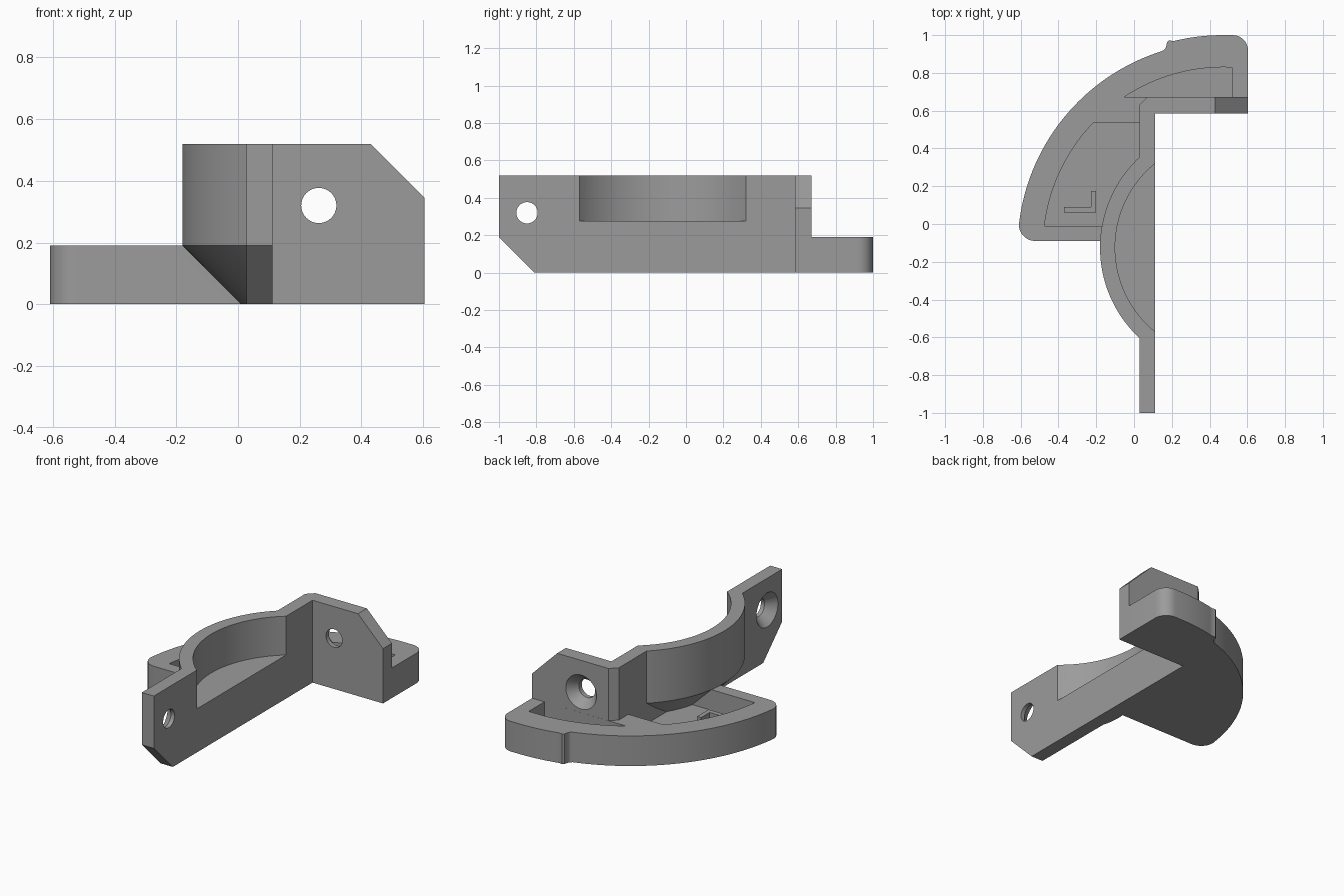
import bpy, bmesh, math
from mathutils import Matrix, Vector

if "Cube" in bpy.data.objects:
    bpy.data.objects.remove(bpy.data.objects["Cube"])

CX, CY = 0.474, -0.125          # shared centre of every arc
TOP, BASE_H, FLOOR = 0.52, 0.19, 0.06

grey = bpy.data.materials.new("plain_grey")
grey.diffuse_color = (0.33, 0.33, 0.33, 1)
grey.use_nodes = True
grey.node_tree.nodes["Principled BSDF"].inputs["Base Color"].default_value = grey.diffuse_color


def to_object(name, bm):
    bmesh.ops.recalc_face_normals(bm, faces=bm.faces)
    mesh = bpy.data.meshes.new(name)
    bm.to_mesh(mesh)
    bm.free()
    mesh.materials.append(grey)
    ob = bpy.data.objects.new(name, mesh)
    bpy.context.collection.objects.link(ob)
    return ob


def prism_bm(points, z0, z1):
    bm = bmesh.new()
    face = bm.faces.new([bm.verts.new((x, y, z0)) for x, y in points])
    ext = bmesh.ops.extrude_face_region(bm, geom=[face])
    bmesh.ops.translate(bm, vec=(0, 0, z1 - z0),
                        verts=[v for v in ext["geom"] if isinstance(v, bmesh.types.BMVert)])
    return bm


def prism(name, points, z0, z1):
    return to_object(name, prism_bm(points, z0, z1))


def cone(name, r0, r1, depth, matrix, segments=48):
    """Frustum from r0 at the local origin to r1 at local +z depth."""
    bm = bmesh.new()
    bmesh.ops.create_cone(bm, cap_ends=True, segments=segments, radius1=r0, radius2=r1,
                          depth=depth, matrix=matrix @ Matrix.Translation((0, 0, depth / 2)))
    return to_object(name, bm)


def combine(target, tool, operation):
    mod = target.modifiers.new("join", 'BOOLEAN')
    mod.operation, mod.solver, mod.object = operation, 'EXACT', tool
    bpy.context.view_layer.objects.active = target
    bpy.ops.object.modifier_apply(modifier=mod.name)
    bpy.data.objects.remove(tool)


def arc(cx, cy, r, a0, a1, n):
    steps = [math.radians(a0 + (a1 - a0) * i / n) for i in range(n + 1)]
    return [(cx + r * math.cos(a), cy + r * math.sin(a)) for a in steps]


def big_arc(r, start, end, n=32):
    """Arc about the shared centre between the directions of two points."""
    a0, a1 = [math.degrees(math.atan2(y - CY, x - CX)) % 360 for x, y in (start, end)]
    return arc(CX, CY, r, a0, a1, n)


# Curved base flange with rounded ends and a small step in its rim
outline = [(0.07, -0.09)]
outline += arc(-0.522, -0.002, 0.088, 270, 180, 8)
outline += big_arc(1.09, (-0.608, 0.01), (0.15, 0.915), 48)
outline += [(0.165, 0.928), (0.172, 0.945), (0.174, 0.962), (0.186, 0.972)]
outline += big_arc(1.125, (0.21, 0.97), (0.50, 1.0), 14)
outline += arc(0.522, 0.918, 0.082, 88, 0, 8)
outline += [(0.604, 0.63), (0.07, 0.63)]
bracket = prism("bracket", outline, 0, BASE_H)

# Two recesses in the flange
side = big_arc(0.955, (-0.475, -0.01), (-0.215, 0.535)) + [(0.05, 0.535), (0.05, -0.01)]
back = big_arc(0.955, (-0.05, 0.672), (0.518, 0.83)) + [(0.518, 0.672)]
for pts in (side, back):
    combine(bracket, prism("recess_cutter", pts, FLOOR, 0.3), 'DIFFERENCE')

# L-shaped upright wall with two clipped corners
bm = prism_bm([(0.112, -1), (0.112, 0.584), (0.604, 0.584), (0.604, 0.672),
               (0.07, 0.672), (0.028, 0.63), (0.028, -1)], 0, TOP)
for point, normal in (((0, -1, 0.19), (0, -1, -1)), ((0.43, 0, TOP), (1, 0, 1))):
    bmesh.ops.bisect_plane(bm, geom=bm.verts[:] + bm.edges[:] + bm.faces[:], plane_co=point,
                           plane_no=Vector(normal).normalized(), clear_outer=True)
    bmesh.ops.holes_fill(bm, edges=[e for e in bm.edges if e.is_boundary])
combine(bracket, to_object("upright_wall", bm), 'UNION')

# Partial round cup with a tapered underside
bm = bmesh.new()
profile = [(0.464, 0), (0.654, BASE_H), (0.654, TOP)]
rings = [[bm.verts.new((x, y, z)) for x, y in arc(CX, CY, r, 0, 360, 128)[:-1]]
         for r, z in profile]
for low, high in zip(rings, rings[1:]):
    for i in range(128):
        j = (i + 1) % 128
        bm.faces.new((low[i], low[j], high[j], high[i]))
bm.faces.new(rings[0])
bm.faces.new(rings[-1])
cup = to_object("cup", bm)
combine(cup, prism("cup_cutter", [(0.07, -2), (2, -2), (2, 2), (0.07, 2)], -1, 1), 'DIFFERENCE')
combine(bracket, cup, 'UNION')
combine(bracket, cone("cup_hollow", 0.574, 0.574, 0.5,
                      Matrix.Translation((CX, CY, 0.275)), 128), 'DIFFERENCE')

# Countersunk screw holes, one through each wall
turn_y = Matrix.Rotation(math.radians(-90), 4, 'X')
turn_x = Matrix.Rotation(math.radians(-90), 4, 'Y')
for spot, turn, out in (((0.262, 0.672, 0.32), turn_y, Vector((0, 1, 0))),
                        ((0.028, -0.85, 0.32), turn_x, Vector((-1, 0, 0)))):
    spot = Vector(spot)
    combine(bracket, cone("hole_cutter", 0.057, 0.057, 0.3,
                          Matrix.Translation(spot - out * 0.2) @ turn), 'DIFFERENCE')
    combine(bracket, cone("countersink_cutter", 0.056, 0.116, 0.07,
                          Matrix.Translation(spot - out * 0.06) @ turn), 'DIFFERENCE')

# Raised L-shaped mark on the recess floor
mark = prism("corner_rib", [(-0.37, 0.06), (-0.2, 0.06), (-0.2, 0.175), (-0.228, 0.175),
                            (-0.228, 0.09), (-0.37, 0.09)], FLOOR - 0.01, 0.1)

bpy.ops.object.select_all(action='DESELECT')
bracket.select_set(True)
bpy.context.view_layer.objects.active = bracket
bpy.ops.object.shade_smooth_by_angle(angle=math.radians(25))
